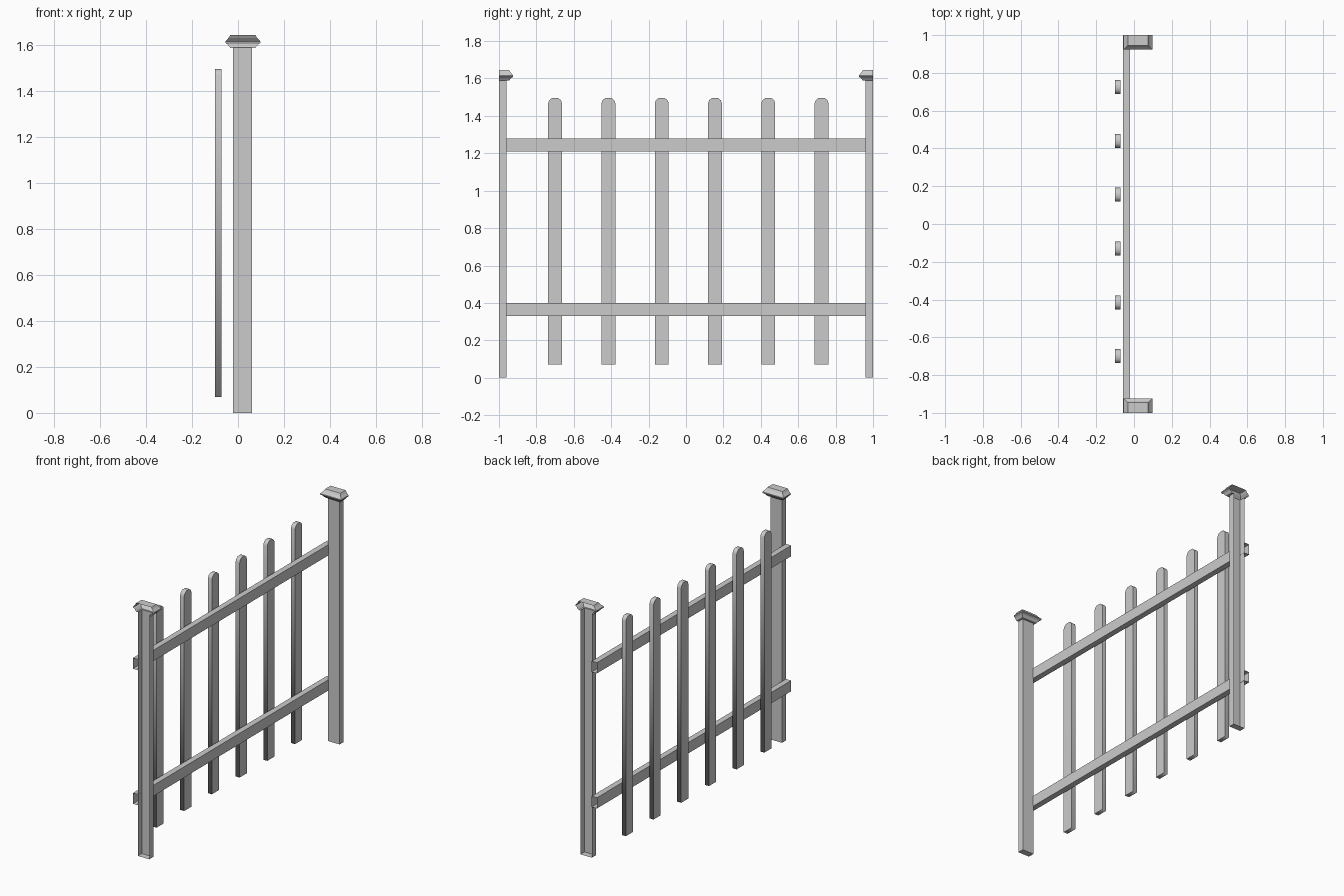
import bpy, bmesh

if "Cube" in bpy.data.objects:
    bpy.data.objects.remove(bpy.data.objects["Cube"])


def make_object(name, bm):
    bmesh.ops.recalc_face_normals(bm, faces=bm.faces)
    mesh = bpy.data.meshes.new(name)
    bm.to_mesh(mesh)
    bm.free()
    obj = bpy.data.objects.new(name, mesh)
    bpy.context.collection.objects.link(obj)
    return obj


def bridge(bm, a, b, closed=True):
    n = len(a)
    for i in range(n if closed else n - 1):
        j = (i + 1) % n
        bm.faces.new((a[i], a[j], b[j], b[i]))


def half_tower(name, cx, profile, bottom, top):
    """Half of a square stack, cut open at y = -1; profile is (half width, z)."""
    bm = bmesh.new()
    rings = []
    for w, z in profile:
        pts = [(cx - w, -1), (cx - w, -1 + w), (cx + w, -1 + w), (cx + w, -1)]
        rings.append([bm.verts.new((x, y, z)) for x, y in pts])
    for a, b in zip(rings, rings[1:]):
        bridge(bm, a, b, closed=False)
    if bottom:
        bm.faces.new(rings[0])
    if top:
        bm.faces.new(rings[-1])
    obj = make_object(name, bm)
    # matching half at the far end
    mod = obj.modifiers.new("mirror", 'MIRROR')
    mod.use_axis = (False, True, False)
    mod.use_mirror_merge = False
    return obj


# End posts: half posts, open on the outer ends
half_tower("posts", 0.02, [(0.041, 0), (0.041, 1.59)], True, False)

# Moulded post caps
half_tower("post_caps", 0.021,
           [(0.041, 1.588), (0.054, 1.588), (0.066, 1.603), (0.076, 1.61),
            (0.076, 1.617), (0.062, 1.632), (0.054, 1.645)], False, True)

# Horizontal rails, open at both ends
for name, z0 in (("lower_rail", 0.33), ("upper_rail", 1.21)):
    bm = bmesh.new()
    section = [(-0.058, z0), (-0.02, z0), (-0.02, z0 + 0.07), (-0.058, z0 + 0.07)]
    ends = [[bm.verts.new((x, y, z)) for x, z in section] for y in (-1, 1)]
    bridge(bm, *ends)
    make_object(name, bm)

# Pickets with rounded tops: smooth rim, flat front and back
outline = [(-0.037, 0.07), (0.037, 0.07), (0.037, 1.468), (0.031, 1.484),
           (0.016, 1.496), (-0.016, 1.496), (-0.031, 1.484), (-0.037, 1.468)]
for k in range(6):
    yc = -0.70 + 0.285 * k
    bm = bmesh.new()
    sides = [[bm.verts.new((x, yc + y, z)) for y, z in outline] for x in (-0.1, -0.071)]
    bridge(bm, *sides)
    for f in bm.faces:
        f.smooth = True
    for s in sides:
        face = bm.faces.new(s)
        for e in face.edges:
            e.smooth = False
    make_object(f"picket_{k + 1}", bm)
